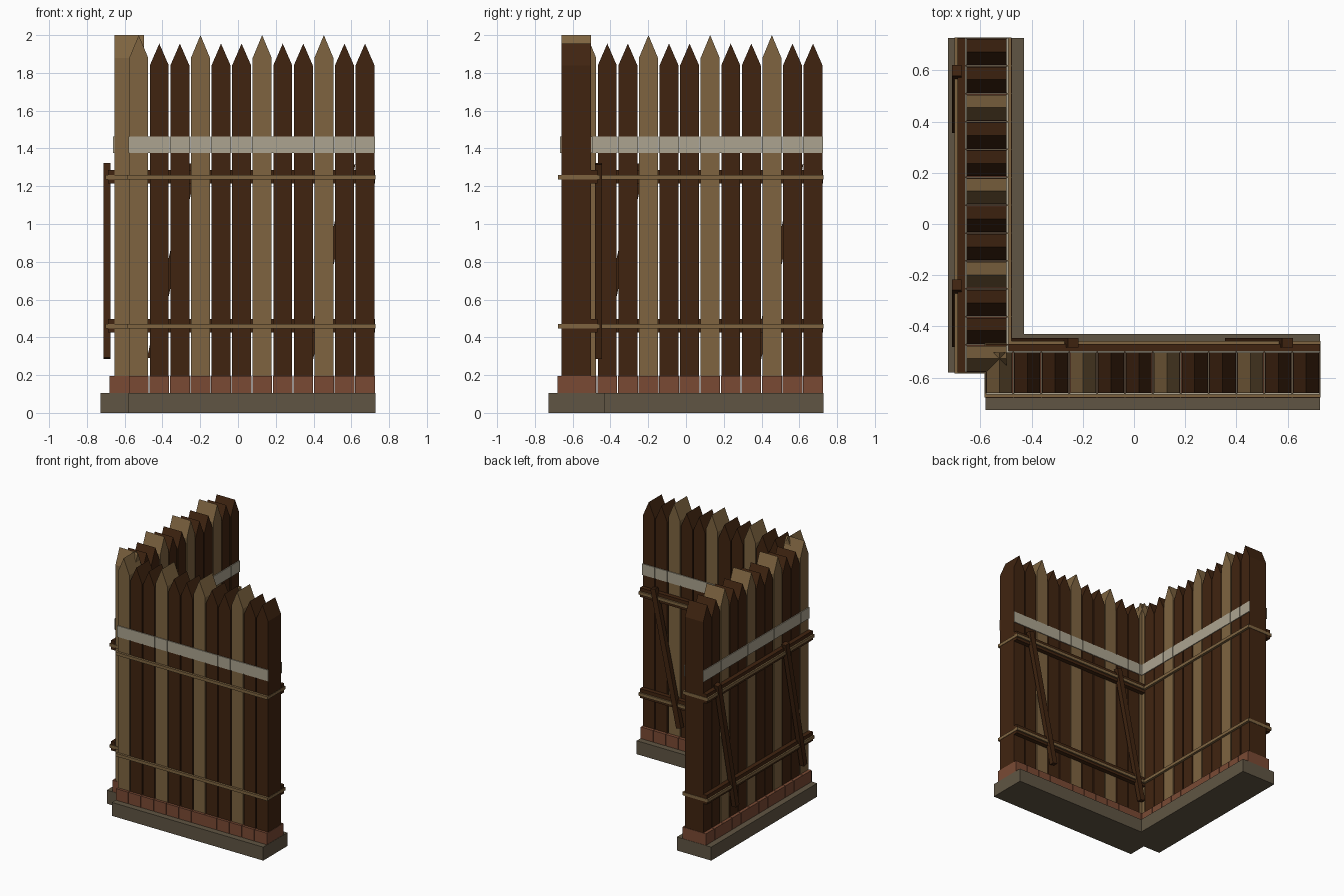
import bpy, bmesh, math
from mathutils import Matrix, Vector

if "Cube" in bpy.data.objects:
    bpy.data.objects.remove(bpy.data.objects["Cube"])


def srgb(r, g, b):
    f = lambda c: ((c / 255 + 0.055) / 1.055) ** 2.4 if c > 10 else c / 255 / 12.92
    return (f(r), f(g), f(b), 1.0)


def material(name, rgb):
    m = bpy.data.materials.new(name)
    m.diffuse_color = srgb(*rgb)
    m.use_nodes = True
    m.node_tree.nodes["Principled BSDF"].inputs["Base Color"].default_value = m.diffuse_color
    return m


LIGHT = material("light_wood", (126, 100, 64))
DARK = material("dark_wood", (64, 36, 16))
STONE = material("stone", (96, 85, 67))
BRICK = material("red_brick", (122, 74, 52))
PAINT = material("pale_paint", (172, 164, 144))

X0, X1, COUNT = -0.58, 0.727, 12
PITCH = (X1 - X0) / COUNT
PLANK_FRONT, PLANK_BACK = -0.66, -0.502


def prism(bm, profile, y0, y1):
    """Extrude an x-z outline from y0 to y1."""
    front = [bm.verts.new((x, y0, z)) for x, z in profile]
    back = [bm.verts.new((x, y1, z)) for x, z in profile]
    bm.faces.new(front)
    bm.faces.new(back[::-1])
    n = len(profile)
    for i in range(n):
        j = (i + 1) % n
        bm.faces.new((front[i], back[i], back[j], front[j]))


def box(bm, x0, x1, y0, y1, z0, z1):
    prism(bm, [(x0, z0), (x1, z0), (x1, z1), (x0, z1)], y0, y1)


# The second wing is the first turned a quarter and moved to the left side
WINGS = {"front": Matrix.Identity(4),
         "side": Matrix.Translation((-1.157, 0, 0)) @ Matrix.Rotation(math.pi / 2, 4, 'Z')}


def part(name, mat, build):
    bm = bmesh.new()
    build(bm)
    bmesh.ops.recalc_face_normals(bm, faces=bm.faces)
    mesh = bpy.data.meshes.new(name)
    bm.to_mesh(mesh)
    bm.free()
    mesh.materials.append(mat)
    for wing, matrix in WINGS.items():
        ob = bpy.data.objects.new(f"{wing}_{name}", mesh)
        ob.matrix_world = matrix
        bpy.context.collection.objects.link(ob)


def slot(i, gap):
    return X0 + i * PITCH + gap / 2, X0 + (i + 1) * PITCH - gap / 2


# Pointed planks: every third one is light and taller
def planks(light):
    def build(bm):
        shoulder, tip = (1.88, 2.0) if light else (1.84, 1.955)
        for i in range(COUNT):
            if (i % 3 == 0) == light:
                a, b = slot(i, 0.009)
                prism(bm, [(a, 0.19), (b, 0.19), (b, shoulder),
                           ((a + b) / 2, tip), (a, shoulder)], PLANK_FRONT, PLANK_BACK)
    return build


# Brick course, one brick under each plank
def bricks(bm):
    for i in range(COUNT):
        a, b = slot(i, 0.004)
        box(bm, a, b, -0.68, -0.477, 0.10, 0.195)


# Painted band on both faces
def band(bm):
    for i in range(COUNT):
        a, b = slot(i, 0.002)
        box(bm, a, b, PLANK_FRONT - 0.006, PLANK_FRONT, 1.375, 1.462)
        box(bm, a, b, PLANK_BACK, PLANK_BACK + 0.006, 1.375, 1.462)


# Dark rails behind the planks
def rails(bm):
    for z in (0.462, 1.25):
        box(bm, X0, X1 - 0.001, PLANK_BACK, -0.468, z - 0.036, z + 0.036)


# Thin light straps looping round planks and rails
def straps(bm):
    for z in (0.458, 1.248):
        z0, z1 = z - 0.012, z + 0.012
        box(bm, X0, X1, -0.678, -0.66, z0, z1)
        box(bm, X0, X1, -0.468, -0.456, z0, z1)
        box(bm, X0 - 0.004, X0, -0.678, -0.456, z0, z1)
        box(bm, X1 - 0.001, X1 + 0.002, -0.678, -0.456, z0, z1)


# Slanted braces across the rails
def braces(bm):
    for bottom, top in ((-0.46, -0.237), (0.377, 0.60)):
        h = 0.021
        prism(bm, [(bottom - h, 0.292), (bottom + h, 0.284),
                   (top + h, 1.314), (top - h, 1.322)], -0.483, -0.446)


part("light_planks", LIGHT, planks(True))
part("dark_planks", DARK, planks(False))
part("foundation", STONE, lambda bm: box(bm, X0, X1, -0.727, -0.43, 0, 0.105))
part("brick_course", BRICK, bricks)
part("painted_band", PAINT, band)
part("rails", DARK, rails)
part("straps", LIGHT, straps)
part("braces", DARK, braces)
